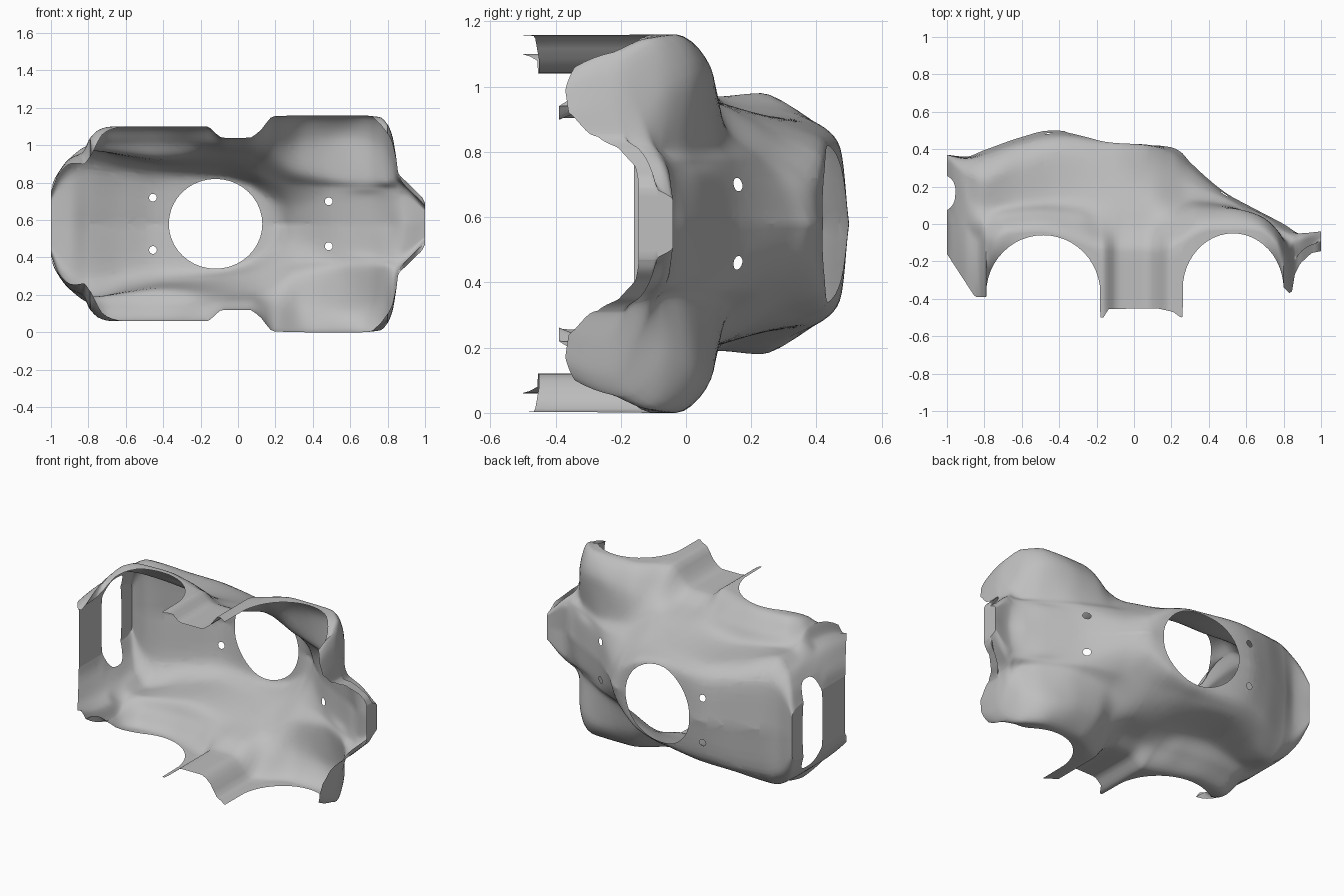
import bpy, bmesh, math
from mathutils import Vector

cube = bpy.data.objects.get("Cube")
if cube:
    bpy.data.objects.remove(cube, do_unlink=True)

MID = 0.58  # height of the symmetry plane

# Long guide lines of half the shell, nose at +x: (x, half width, crown height y)
centre = [(-1, 0, .37), (-.9, 0, .36), (-.8, 0, .395), (-.6, 0, .465), (-.45, 0, .5), (-.36, 0, .497),
          (.13, 0, .42), (.2, 0, .41), (.25, 0, .385), (.3, 0, .33), (.5, 0, .16), (.6, 0, .105),
          (.8, 0, 0), (.9, 0, -.055), (1, 0, -.04)]
roof = [(-1, .12, .37), (-.9, .25, .35), (-.8, .29, .365), (-.6, .26, .435), (-.4, .235, .472), (-.12, .24, .435),
        (.05, .2, .423), (.13, .15, .41), (.2, .11, .385), (.3, .09, .3), (.5, .13, .148), (.7, .14, .042),
        (.88, .14, -.05), (1, .07, -.04)]
shoulder = [(-1, .16, .34), (-.96, .26, .31), (-.9, .345, .26), (-.8, .4, .23), (-.6, .35, .31),
            (-.4, .31, .39), (-.1, .295, .34), (.1, .26, .28), (.3, .2, .22), (.5, .19, .135),
            (.7, .19, .02), (.88, .18, -.06), (1, .08, -.045)]
base = [(-1, .175, .24), (-.96, .27, .2), (-.9, .35, .15), (-.8, .39, .1), (-.6, .37, .12), (-.4, .35, .13),
        (-.1, .37, .11), (.1, .36, .12), (.3, .28, .13), (.5, .25, .1), (.7, .24, .005),
        (.84, .23, -.09), (.88, .21, -.09), (1, .09, -.06)]
crown = [(-1, .18, .1), (-.96, .275, .06), (-.9, .35, .03), (-.8, .42, 0), (-.7, .44, .04), (-.5, .44, .06),
         (-.3, .44, .035), (-.18, .43, -.01), (-.05, .41, -.03), (.06, .41, -.03), (.2, .45, .01), (.35, .45, .08),
         (.5, .45, .085), (.6, .45, .07), (.7, .44, .03), (.78, .4, -.05), (.83, .34, -.14),
         (.86, .25, -.17), (1, .1, -.08)]
rim = [(-1, .18, 0), (-.985, .23, 0), (-.96, .275, -.02), (-.9, .35, -.05), (-.83, .385, -.1),
       (-.79, .46, -.1), (-.74, .505, -.08), (-.68, .52, -.05),
       (-.5, .52, -.04), (-.17, .52, -.14), (-.08, .46, -.15), (.06, .46, -.15), (.12, .5, -.16),
       (.19, .575, -.14), (.4, .58, -.03), (.65, .58, -.03), (.76, .57, -.1), (.8, .53, -.17), (.825, .47, -.22),
       (.845, .36, -.24), (.858, .27, -.2), (.9, .225, -.14), (.95, .175, -.11), (.985, .14, -.1), (1, .11, -.1)]
hem_line = [(-1, -.16), (-.85, -.39), (-.79, -.39), (-.18, -.5), (-.16, -.5), (-.14, -.455), (.12, -.45),
            (.21, -.47), (.25, -.5), (.8, -.34), (.83, -.37), (.845, -.36), (.86, -.27), (.89, -.21),
            (.95, -.155), (1, -.145)]
# How far the lower edge tucks in under the rim
tuck = [(-1, 0), (-.85, .05), (-.79, .1), (-.72, .03), (-.6, 0), (.7, 0), (.79, .05), (.83, .04), (.86, 0), (1, 0)]
# Wheel arches: centre x, centre y, half length, rise
ARCHES = [(-.485, -.37, .305, .31), (.53, -.35, .27, .3)]


def smooth(knots, values, t):
    """Monotone cubic through the values."""
    n = len(knots)
    slope = [(values[i + 1] - values[i]) / (knots[i + 1] - knots[i]) for i in range(n - 1)]

    def tangent(i):
        if i in (0, n - 1):
            return slope[0] if i == 0 else slope[-1]
        a, b = slope[i - 1], slope[i]
        return 2 * a * b / (a + b) if a * b > 0 else 0

    i = max(k for k in range(n - 1) if knots[k] <= t or k == 0)
    h = knots[i + 1] - knots[i]
    s = (t - knots[i]) / h
    u = 1 - s
    return (values[i] * u * u * (1 + 2 * s) + values[i + 1] * s * s * (1 + 2 * u)
            + h * s * u * (tangent(i) * u - tangent(i + 1) * s))


def hem(x):
    for cx, cy, half, rise in ARCHES:
        if abs(x - cx) < half:
            return cy + rise * math.sqrt(1 - ((x - cx) / half) ** 2)
    for (x0, y0), (x1, y1) in zip(hem_line, hem_line[1:]):
        if x <= x1:
            return y0 + (y1 - y0) * (x - x0) / (x1 - x0)
    return hem_line[-1][1]


def section(x, steps=6):
    """Half cross-section at x as points from the centre line to the hem."""
    pts = []
    for line in (centre, roof, shoulder, base, crown, rim):
        xs, ws, ys = zip(*line)
        pts.append((smooth(xs, ws, x), smooth(xs, ys, x)))
    low = hem(x)
    w, y = pts[-1][0], max(pts[-1][1], low + .01)
    pts[-1] = (w, y)
    ids = list(range(len(pts) + 1))
    ws, ys = zip(*pts, (w, y - .15))  # the extra point keeps the rim upright
    out = [Vector((x, smooth(ids, ys, k / steps), smooth(ids, ws, k / steps)))
           for k in range(steps * (len(pts) - 1) + 1)]
    inset = smooth(*zip(*tuck), x)
    for k in range(1, steps + 1):
        s = k / steps
        out.append(Vector((x, y + (low - y) * s, w - inset * s * s)))
    return out


def quads(bm, rows):
    for a, b in zip(rows, rows[1:]):
        for j in range(len(a) - 1):
            ring = list(dict.fromkeys((a[j], a[j + 1], b[j + 1], b[j])))
            if len(ring) > 2 and not bm.faces.get(ring):
                bm.faces.new(ring)


def cut_hole(bm, middle, ra, rb, axis, where, power=2, sides=40):
    """Cut a rounded opening through the faces chosen by where."""
    a_dir = Vector((1, 0, 0)) if axis == "y" else Vector((0, 1, 0))
    b_dir = Vector((0, 0, 1))
    outline = []
    for k in range(sides):
        t = math.tau * k / sides
        c, s = math.cos(t), math.sin(t)
        outline.append(middle + a_dir * ra * math.copysign(abs(c) ** (2 / power), c)
                       + b_dir * rb * math.copysign(abs(s) ** (2 / power), s))
    inside = [f for f in bm.faces if where(f.calc_center_median())]
    for p, q in zip(outline, outline[1:] + outline[:1]):
        normal = (q - p).cross(a_dir.cross(b_dir)).normalized()
        if normal.dot(middle - p) > 0:
            normal.negate()
        geom = set(inside)
        for f in inside:
            geom.update(f.edges)
            geom.update(f.verts)
        out = bmesh.ops.bisect_plane(bm, geom=list(geom), plane_co=p, plane_no=normal, dist=1e-6)
        faces = {g for g in out["geom"] if isinstance(g, bmesh.types.BMFace)}
        inside = [f for f in faces if normal.dot(f.calc_center_median() - p) < 0]
    bmesh.ops.delete(bm, geom=inside, context="FACES")


# Lofted half shell, with columns crowded near the arch ends
stops = [-1, -.79, -.18, .26, .8, .86, 1]
columns = [-1]
for a, b in zip(stops, stops[1:]):
    columns += [a + (b - a) * (1 - math.cos(math.pi * k / 24)) / 2 for k in range(1, 25)]
bm = bmesh.new()
rows = [[bm.verts.new(p) for p in section(x)] for x in columns]
quads(bm, rows)

# Tail and nose panels close the two ends
for end in (rows[0], rows[-1]):
    grid = [end]
    for k in range(3, -1, -1):
        grid.append([end[0]] + [bm.verts.new((v.co.x, v.co.y, v.co.z * k / 4)) for v in end[1:]])
    quads(bm, grid)
bmesh.ops.remove_doubles(bm, verts=bm.verts[:], dist=1e-5)

# Cockpit opening, post holes and tail slot
top = lambda c: c.y > 0
cut_hole(bm, Vector((-.12, 0, 0)), .25, .24, "y", top)
for x, w in ((-.455, .14), (.485, .12)):
    cut_hole(bm, Vector((x, 0, w)), .021, .021, "y", top, sides=14)
cut_hole(bm, Vector((-1, .165, 0)), .1, .28, "x", lambda c: c.x < -.85, power=3)

bmesh.ops.recalc_face_normals(bm, faces=bm.faces[:])
if sum(f.normal.y * f.calc_area() for f in bm.faces) < 0:
    bmesh.ops.reverse_faces(bm, faces=bm.faces[:])

mesh = bpy.data.meshes.new("body_shell")
bm.to_mesh(mesh)
bm.free()
shell = bpy.data.objects.new("body_shell", mesh)
bpy.context.collection.objects.link(shell)
shell.location.z = MID

# Mirror to the other side
mirror = shell.modifiers.new("mirror", "MIRROR")
mirror.use_axis = (False, False, True)
mirror.merge_threshold = 1e-4

grey = bpy.data.materials.new("plain_grey")
grey.use_nodes = True
grey.diffuse_color = (.52, .52, .52, 1)
grey.node_tree.nodes["Principled BSDF"].inputs["Base Color"].default_value = (.52, .52, .52, 1)
mesh.materials.append(grey)

bpy.context.view_layer.objects.active = shell
shell.select_set(True)
bpy.ops.object.modifier_apply(modifier="mirror")
bpy.ops.object.shade_smooth_by_angle(angle=math.radians(40))
